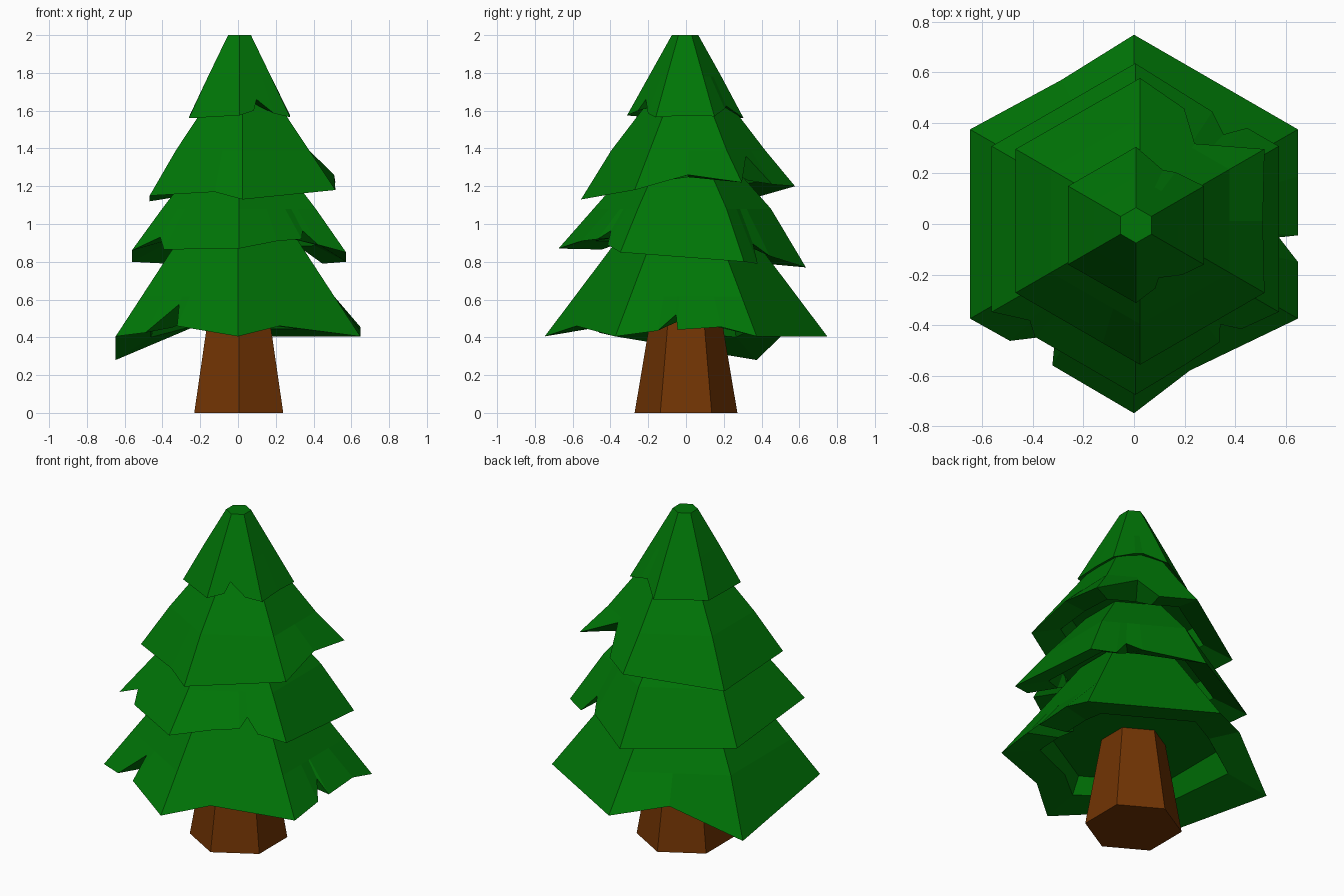
import bpy, bmesh, math

if "Cube" in bpy.data.objects:
    bpy.data.objects.remove(bpy.data.objects["Cube"])


def material(name, rgb):
    m = bpy.data.materials.new(name)
    m.diffuse_color = (*rgb, 1)
    m.use_nodes = True
    m.node_tree.nodes["Principled BSDF"].inputs["Base Color"].default_value = m.diffuse_color
    return m


def hex_point(t, r, z):
    """Point t (0..6, corner 0 at the front) along a hexagon of corner radius r."""
    def corner(k):
        a = math.radians(270 + 60 * k)
        return r * math.cos(a), r * math.sin(a)
    k = math.floor(t)
    (ax, ay), (bx, by), f = corner(k), corner(k + 1), t - k
    return (ax + (bx - ax) * f, ay + (by - ay) * f, z)


def loft(name, rings, mat):
    """Closed solid through equally sized rings, capped at both ends."""
    bm = bmesh.new()
    vs = [[bm.verts.new(p) for p in ring] for ring in rings]
    n = len(vs[0])
    for a, b in zip(vs, vs[1:]):
        for i in range(n):
            j = (i + 1) % n
            bm.faces.new((a[i], a[j], b[j], b[i]))
    bm.faces.new(vs[0][::-1])
    bm.faces.new(vs[-1])
    bmesh.ops.recalc_face_normals(bm, faces=bm.faces)
    me = bpy.data.meshes.new(name)
    bm.to_mesh(me)
    bm.free()
    me.materials.append(mat)
    ob = bpy.data.objects.new(name, me)
    bpy.context.collection.objects.link(ob)
    return ob


def tier(name, z0, r0, z1, r1, rim, shift=(0, 0)):
    """Hexagonal skirt; the rim is a ragged line of (t, z) on its sloping
    surface, or (t, z, radius) where it leaves that slope."""
    def radius(z):
        return min(r0, r0 + (r1 - r0) * (z - z0) / (z1 - z0))
    pts = [(p[0], p[1], p[2] if len(p) > 2 else radius(p[1])) for p in rim]
    top = [hex_point(t, r1, z1) for t, z, r in pts]
    neck = [hex_point(t, radius(z0 + 0.21), z0 + 0.21) for t, z, r in pts]
    edge = [hex_point(t, r, z) for t, z, r in pts]
    lip = [hex_point(t, r * 0.71, z0 + 0.04 + (z - z0) * 0.35) for t, z, r in pts]
    roof = [hex_point(t, r0 * 0.64, z0 + 0.14) for t, z, r in pts]
    ob = loft(name, [roof, lip, edge, neck, top], green)
    ob.location = (*shift, 0)


green = material("needles", (0.0, 0.18, 0.002))
brown = material("bark", (0.165, 0.034, 0.001))

# Trunk
loft("trunk", [[hex_point(k, r, z) for k in range(6)]
               for r, z in ((0.272, 0), (0.178, 0.56))], brown).location.x = 0.004

# Branch tiers, bottom to top, with notches cut into their rims
tier("bottom_branches", 0.405, 0.748, 1.0, 0.30,
     [(0, .405), (.36, .46), (1, .405), (1.3, .435, .748), (1.42, .52),
      (1.44, .44, .748), (1.75, .455, .748), (2, .405), (3, .405),
      (3.45, .47, .735), (4, .28), (5, .405), (5.24, .425, .745),
      (5.42, .575), (5.5, .46, .745)])
tier("lower_middle_branches", 0.87, 0.655, 1.33, 0.25,
     [(0, .87), (.36, .91, .65), (.6, .92, .64), (.68, .965), (.76, .89), (1, .85),
      (2, .80), (2.22, .79), (2.3, .895, .576), (2.45, .83, .64), (3, .77), (4, .80),
      (5, .86), (5.2, .93), (5.3, .865)], (0.005, -0.02))
tier("upper_middle_branches", 1.18, 0.568, 1.72, 0.155,
     [(0, 1.13), (1, 1.18), (1.5, 1.26, .56), (2, 1.22, .568), (2.42, 1.36),
      (2.63, 1.21), (3, 1.20, .565), (4, 1.12), (5, 1.15), (5.7, 1.17)],
     (0.024, 0.012))
tier("top_branches", 1.57, 0.31, 2.0, 0.07,
     [(0, 1.575), (.3, 1.60), (.4, 1.66), (.7, 1.585), (1, 1.565), (1.5, 1.575, .31),
      (2, 1.57), (2.4, 1.61, .30), (2.56, 1.625), (3, 1.56), (4, 1.565), (5, 1.56)],
     (0.008, -0.005))
